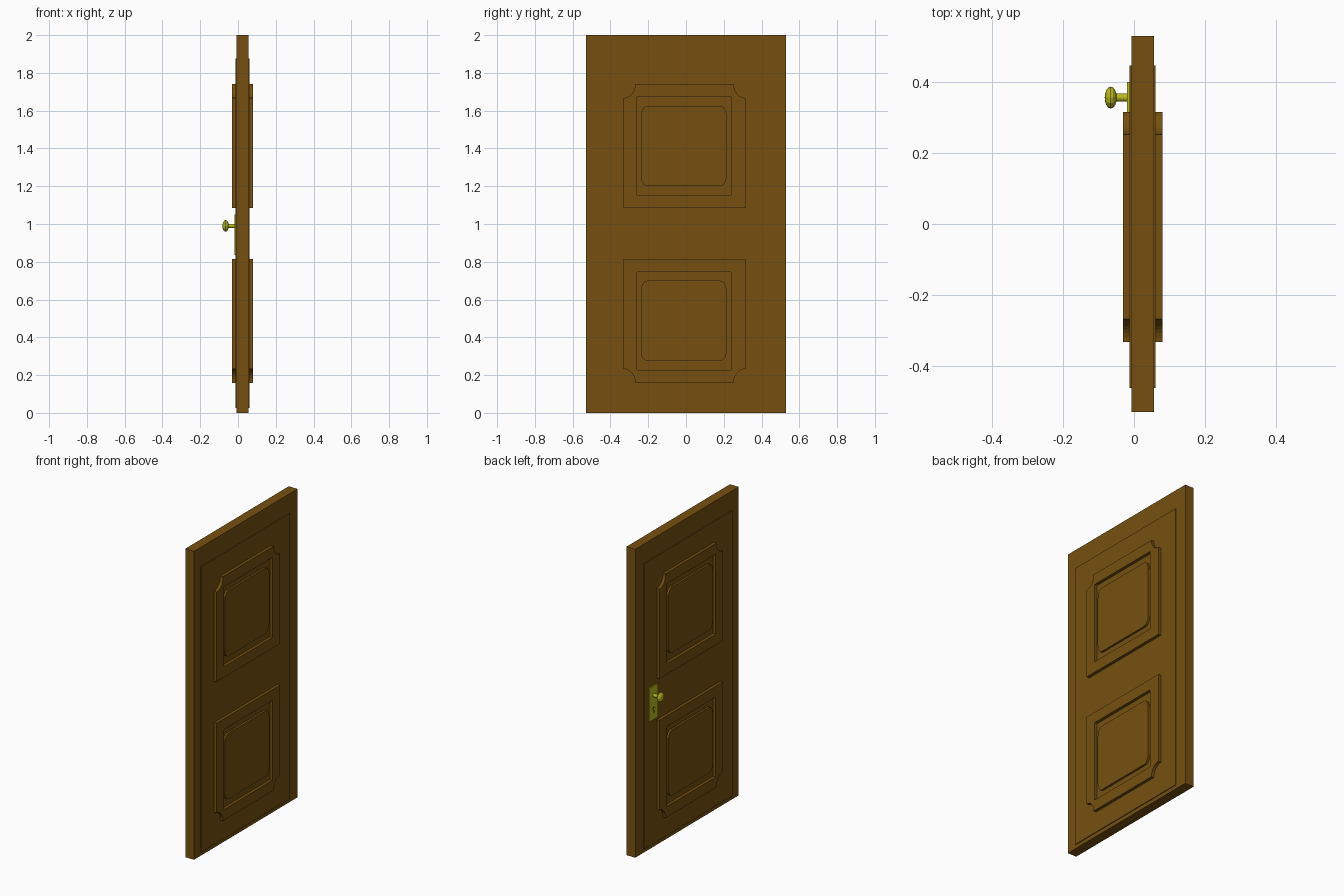
import bpy, bmesh, math
from mathutils import Matrix, Vector

if "Cube" in bpy.data.objects:
    bpy.data.objects.remove(bpy.data.objects["Cube"])

MID = 0.0245   # x of the door's middle plane
FLIP = 1.9     # upper z + matching lower z


def material(name, rgb):
    m = bpy.data.materials.new(name)
    m.diffuse_color = (*rgb, 1)
    m.use_nodes = True
    m.node_tree.nodes["Principled BSDF"].inputs["Base Color"].default_value = m.diffuse_color
    return m


wood = material("brown wood", (0.18, 0.081, 0.005))
brass = material("yellow brass", (0.50, 0.50, 0.012))


def finish(name, bm, mat):
    bmesh.ops.recalc_face_normals(bm, faces=bm.faces[:])
    me = bpy.data.meshes.new(name)
    bm.to_mesh(me)
    bm.free()
    me.materials.append(mat)
    ob = bpy.data.objects.new(name, me)
    bpy.context.collection.objects.link(ob)
    return ob


def prism(name, loops, x0, x1, mat):
    """Extrude closed y-z outlines (outer loop, then holes) from x0 to x1."""
    bm = bmesh.new()
    edges = []
    for loop in loops:
        vs = [bm.verts.new((x0, y, z)) for y, z in loop]
        edges += [bm.edges.new((vs[i - 1], vs[i])) for i in range(len(vs))]
    bmesh.ops.triangle_fill(bm, use_beauty=True, edges=edges, normal=(1, 0, 0))
    ext = bmesh.ops.extrude_face_region(bm, geom=bm.faces[:], use_keep_orig=True)
    moved = [g for g in ext["geom"] if isinstance(g, bmesh.types.BMVert)]
    bmesh.ops.translate(bm, verts=moved, vec=(x1 - x0, 0, 0))
    return finish(name, bm, mat)


def rect(y0, y1, z0, z1):
    return [(y0, z0), (y1, z0), (y1, z1), (y0, z1)]


def arc(cy, cz, ry, rz, a0, a1, n=8):
    angles = [math.radians(a0 + (a1 - a0) * i / n) for i in range(n + 1)]
    return [(cy + ry * math.cos(a), cz + rz * math.sin(a)) for a in angles]


def rounded(y0, y1, z0, z1, ry, rz):
    return (arc(y1 - ry, z1 - rz, ry, rz, 0, 90) + arc(y0 + ry, z1 - rz, ry, rz, 90, 180)
            + arc(y0 + ry, z0 + rz, ry, rz, 180, 270) + arc(y1 - ry, z0 + rz, ry, rz, 270, 360))


# door slab and thin raised face on both sides
prism("door_slab", [rect(-0.53, 0.53, 0, 2)], -0.007, 0.056, wood)
prism("door_face", [rect(-0.462, 0.447, 0.025, 1.875)], -0.012, 0.061, wood)

# mouldings with scooped corners, and raised inner panels
outer = ([(-0.332, 1.084), (0.316, 1.084)]
         + arc(0.316, 1.742, 0.064, 0.075, 270, 180)
         + arc(-0.332, 1.742, 0.064, 0.075, 360, 270))
hole = rect(-0.259, 0.239, 1.154, 1.672)
panel = rounded(-0.239, 0.215, 1.20, 1.626, 0.036, 0.055)


def lower(loop):
    return [(y, FLIP - z) for y, z in loop]


for level, fn in (("upper", list), ("lower", lower)):
    for side, s in (("front", 1), ("back", -1)):
        prism(f"{level}_{side}_moulding", [fn(outer), fn(hole)],
              MID + s * 0.034, MID + s * 0.0555, wood)
        prism(f"{level}_{side}_panel", [fn(panel)],
              MID + s * 0.034, MID + s * 0.0495, wood)

# lock plate with keyhole
KY, KZ = 0.356, 0.99
keyhole = arc(KY, 0.905, 0.010, 0.010, -60, 240, 10) + [(KY - 0.008, 0.875), (KY + 0.008, 0.875)]
prism("lock_plate", [rect(0.316, 0.40, 0.835, 1.05), keyhole], -0.0195, -0.010, brass)

# knob stem
turn = Matrix.Rotation(math.pi / 2, 4, 'Y')
bm = bmesh.new()
bmesh.ops.create_cone(bm, cap_ends=True, segments=12, radius1=0.011, radius2=0.011, depth=0.042,
                      matrix=Matrix.Translation((-0.036, KY, KZ)) @ turn)
finish("knob_stem", bm, brass)

# flattened round knob
bm = bmesh.new()
bmesh.ops.create_uvsphere(bm, u_segments=12, v_segments=8, radius=0.031,
                          matrix=Matrix.Translation((-0.0655, KY, KZ))
                          @ Matrix.Diagonal((0.55, 1, 1, 1)) @ turn)
finish("door_knob", bm, brass)
